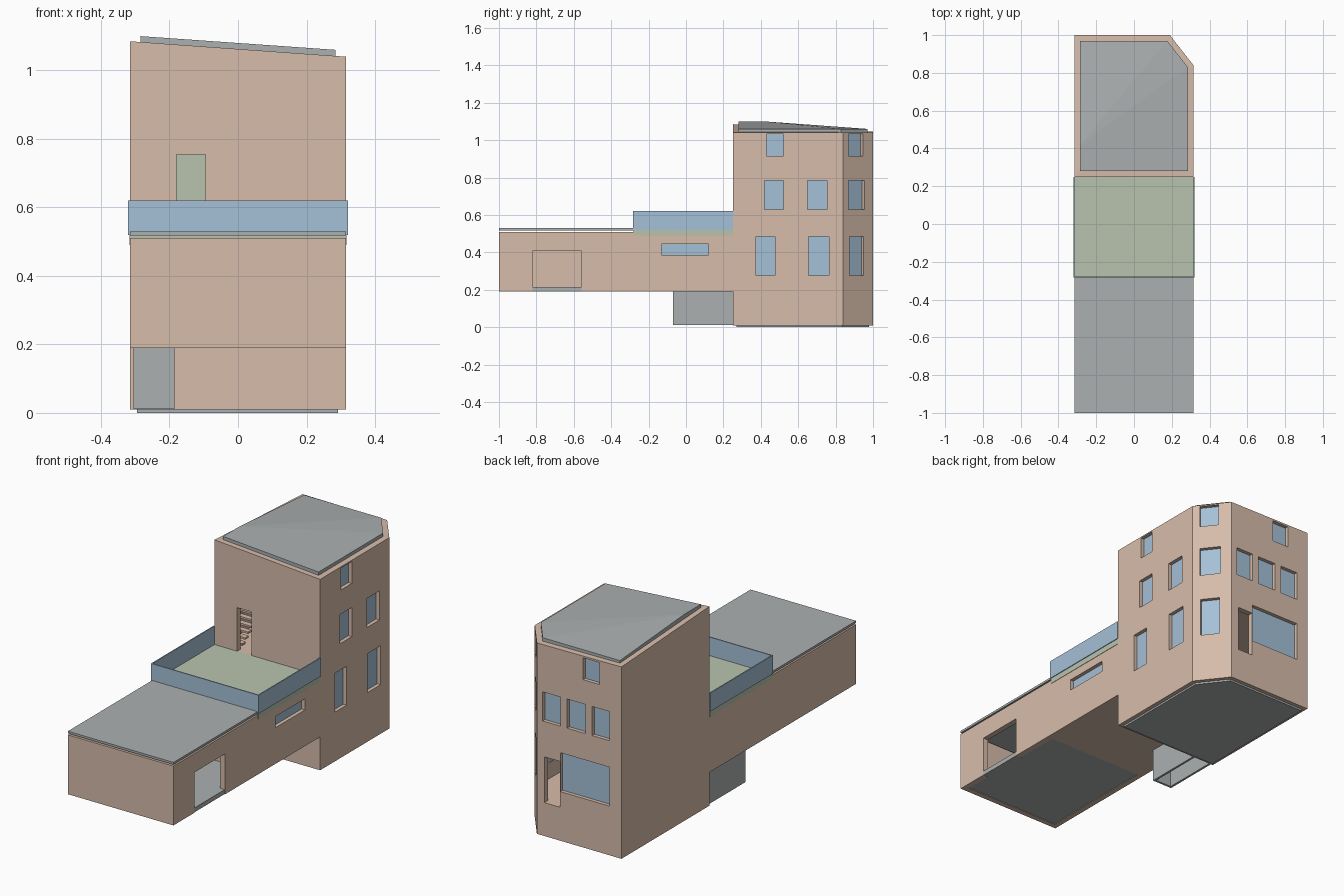
import bpy, bmesh
from mathutils import Vector

if "Cube" in bpy.data.objects:
    bpy.data.objects.remove(bpy.data.objects["Cube"])


def material(name, rgb):
    m = bpy.data.materials.new(name)
    srgb = [c / 255 for c in rgb]
    m.diffuse_color = [((c + 0.055) / 1.055) ** 2.4 for c in srgb] + [1]
    m.use_nodes = True
    m.node_tree.nodes["Principled BSDF"].inputs["Base Color"].default_value = m.diffuse_color
    return m


WALL = material("warm_plaster", (215, 188, 170))
GREY = material("grey_slab", (172, 176, 177))
GREEN = material("pale_green", (185, 196, 175))
GLASS = material("blue_glass", (165, 192, 215))


def add_prism(bm, outline, z0, tops):
    """Upright prism; tops is one height or one height per corner."""
    n = len(outline)
    flat = not isinstance(tops, (list, tuple))
    heights = [tops] * n if flat else tops
    low = [bm.verts.new((x, y, z0)) for x, y in outline]
    top = [bm.verts.new((x, y, z)) for (x, y), z in zip(outline, heights)]
    faces = [bm.faces.new(low)]
    if flat:
        faces.append(bm.faces.new(top))
    else:
        faces += [bm.faces.new((top[0], top[i], top[i + 1])) for i in range(1, n - 1)]
    for i in range(n):
        j = (i + 1) % n
        faces.append(bm.faces.new((low[i], low[j], top[j], top[i])))
    bmesh.ops.recalc_face_normals(bm, faces=faces)


def build(name, parts, mat):
    bm = bmesh.new()
    for part in parts:
        add_prism(bm, *part)
    mesh = bpy.data.meshes.new(name)
    bm.to_mesh(mesh)
    bm.free()
    mesh.materials.append(mat)
    ob = bpy.data.objects.new(name, mesh)
    bpy.context.collection.objects.link(ob)
    return ob


def box(x0, x1, y0, y1, z0, z1):
    return ([(x0, y0), (x1, y0), (x1, y1), (x0, y1)], z0, z1)


def carve(ob, parts):
    """Cut each part out of the object in turn."""
    for part in parts:
        cutter = build("cutter", [part], WALL)
        cutter.hide_render = True
        mod = ob.modifiers.new("cut", 'BOOLEAN')
        mod.operation, mod.solver, mod.object = 'DIFFERENCE', 'EXACT', cutter
        bpy.context.view_layer.objects.active = ob
        bpy.ops.object.modifier_apply(modifier=mod.name)
        bpy.data.objects.remove(cutter)


def wall_slab(start, end, opening, out, depth):
    """Upright slab along a wall line, spanning out to depth from its face."""
    a0, a1, z0, z1 = opening
    p = Vector(start)
    d = (Vector(end) - p).normalized()
    n = Vector((d.y, -d.x))
    pts = [p + d * a + n * o for a, o in ((a0, out), (a1, out), (a1, -depth), (a0, -depth))]
    return ([tuple(q) for q in pts], z0, z1)


W = 0.315
FR, CR, CB, BL, FL = (W, 0.25), (W, 0.84), (0.19, 1.0), (-W, 1.0), (-W, 0.25)
UPPER, MID, LOW = (0.915, 1.033), (0.628, 0.785), (0.275, 0.485)

# Windows: wall start, wall end, openings (along, along, bottom, top)
tower_windows = [
    (FR, CR, [(0.18, 0.27, *UPPER), (0.17, 0.27, *MID), (0.40, 0.505, *MID),
              (0.125, 0.225, *LOW), (0.405, 0.515, *LOW)]),
    (CR, CB, [(0.038, 0.135, *UPPER), (0.038, 0.145, *MID), (0.042, 0.14, *LOW)]),
    (CB, BL, [(0.275, 0.375, *UPPER), (0.035, 0.14, *MID), (0.18, 0.29, *MID),
              (0.33, 0.435, *MID), (0.14, 0.435, *LOW)]),
]
holes, panes = [], []
for start, end, openings in tower_windows:
    for o in openings:
        holes.append(wall_slab(start, end, o, 0.02, 0.04))
        panes.append(wall_slab(start, end, o, -0.02, 0.028))

# Tower shell, with sloping rim, back door and terrace door
inner = [(-0.285, 0.28), (0.285, 0.28), (0.285, 0.83), (0.176, 0.97), (-0.285, 0.97)]
tower = build("tower_walls", [([FL, FR, CR, CB, BL], 0.01, [1.085, 1.04, 1.04, 1.04, 1.045])], WALL)
carve(tower, [(inner, -0.1, 1.3)] + holes +
      [box(0.052, 0.145, 0.95, 1.05, 0.19, 0.437),
       box(-0.18, -0.095, 0.2, 0.3, 0.52, 0.755)])
build("tower_windows", panes, GLASS)

# Tower roof, base and inner floors
build("tower_roof", [([(-0.285, 0.42)] + inner, 1.03, [1.10, 1.10, 1.06, 1.06, 1.06, 1.06])], GREY)
build("tower_base", [([(-0.295, 0.27), (0.292, 0.27), (0.292, 0.835), (0.18, 0.978), (-0.295, 0.978)],
                      0.0, 0.014)], GREY)
build("tower_floors", [(inner, 0.165, 0.19), (inner, 0.495, 0.52)], WALL)

# Staircase behind the terrace door
build("stairs", [box(-0.285, -0.185, 0.30 + 0.025 * i, 0.33 + 0.025 * i, 0.53 + 0.022 * i, 0.54 + 0.022 * i)
                 for i in range(10)], WALL)
build("stair_screen", [box(-0.284, -0.05, 0.56, 0.57, 0.52, 0.80)], GREEN)

# Raised wing: hollow front room, side gateway, slit window, lowered terrace
slit = (0.87, 1.12, 0.385, 0.445)
wing = build("wing_walls", [box(-W, W, -1, 0.25, 0.19, 0.51)], WALL)
carve(wing, [box(-0.285, 0.285, -0.97, -0.31, 0.1, 0.6),
             box(-0.4, 0.4, -0.28, 0.3, 0.49, 0.6),
             box(0.25, 0.4, -0.82, -0.56, 0.1, 0.408),
             wall_slab((W, -1), FR, slit, 0.02, 0.03)])
build("slit_window", [wall_slab((W, -1), FR, slit, -0.02, 0.028)], GLASS)
build("wing_floor", [box(-0.285, 0.285, -0.97, -0.31, 0.193, 0.215),
                     box(0.28, 0.313, -0.82, -0.56, 0.191, 0.215)], GREY)
build("wing_roof", [box(-W, W, -1, -0.28, 0.518, 0.53)], GREY)

# Terrace deck and glass parapet
P = 0.318
build("terrace_deck", [box(-P + 0.001, P - 0.001, -0.28, 0.25, 0.49, 0.52)], GREEN)
build("parapet", [box(s * P - 0.003, s * P + 0.003, -0.283, 0.25, 0.52, 0.62) for s in (-1, 1)] +
      [box(-P + 0.003, P - 0.003, -0.283, -0.277, 0.52, 0.62)], GLASS)

# Entrance box under the wing, open below
X0, X1, T = -0.305, -0.185, 0.012
build("entrance_box", [box(X0, X0 + T, -0.07, 0.25, 0.012, 0.19),
                       box(X1 - T, X1, -0.07, 0.25, 0.012, 0.19),
                       box(X0 + T, X1 - T, -0.07, -0.07 + T, 0.012, 0.19)], GREY)
